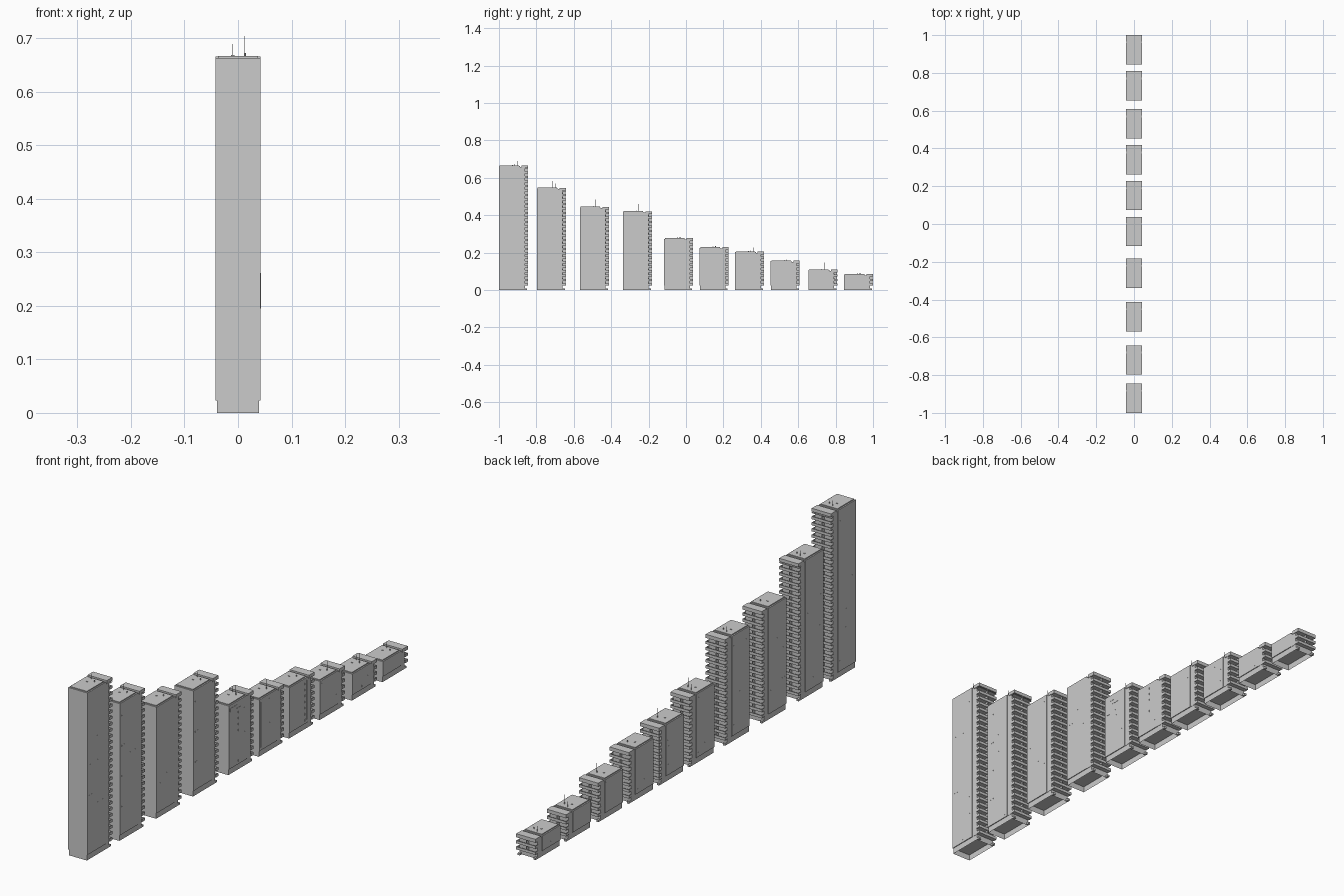
import bpy, bmesh, random
from mathutils import Matrix, Vector

if "Cube" in bpy.data.objects:
    bpy.data.objects.remove(bpy.data.objects["Cube"])

random.seed(4)
W, DEPTH, FLOOR, GROUND = 0.042, 0.155, 0.024, 0.023
STARTS = [-1.0, -0.797, -0.568, -0.338, -0.117, 0.073, 0.262, 0.453, 0.654, 0.845]
FLOORS = [26, 21, 17, 16, 10, 8, 7, 5, 3, 2]


def box(bm, x0, x1, y0, y1, z0, z1, open_bottom=False):
    m = (Matrix.Translation(((x0 + x1) / 2, (y0 + y1) / 2, (z0 + z1) / 2))
         @ Matrix.Diagonal((x1 - x0, y1 - y0, z1 - z0, 1)))
    verts = bmesh.ops.create_cube(bm, size=1, matrix=m)['verts']
    if open_bottom:
        faces = {f for v in verts for f in v.link_faces}
        low = [f for f in faces if f.calc_center_median().z < z0 + 1e-6]
        bmesh.ops.delete(bm, geom=low, context='FACES_ONLY')


def cylinder(bm, x, y, z0, z1, r, sides=6):
    bmesh.ops.create_cone(bm, cap_ends=True, segments=sides, radius1=r, radius2=r,
                          depth=z1 - z0, matrix=Matrix.Translation((x, y, (z0 + z1) / 2)))


def finish(bm, name):
    me = bpy.data.meshes.new(name)
    bm.to_mesh(me)
    bm.free()
    bpy.context.collection.objects.link(bpy.data.objects.new(name, me))


def walls(i, y, h):
    bm = bmesh.new()
    # open-bottomed ground floor, slightly narrower than the tower
    box(bm, -0.039, 0.039, y + 0.001, y + 0.138, 0, GROUND, True)
    box(bm, -0.039, -0.030, y + 0.138, y + 0.15, 0, 0.008)
    box(bm, 0.030, 0.039, y + 0.138, y + 0.15, 0, 0.008)
    # main shaft and slightly narrower rear bay
    box(bm, -W, W, y, y + 0.112, GROUND, h - 0.004)
    box(bm, -W + 0.002, W - 0.002, y + 0.112, y + 0.138, GROUND, h - 0.008)
    finish(bm, f"tower_walls_{i}")


def balconies(i, y, h, n):
    bm = bmesh.new()
    a, b = y + 0.138, y + DEPTH
    for k in range(n + 1):
        z = GROUND + k * FLOOR
        box(bm, -W, W, a, b, z, z + 0.002)
        if k == n:
            break
        # solid front rail and side rails
        box(bm, -W, W, b - 0.002, b, z + 0.002, z + 0.011)
        for s in (-1, 1):
            x0, x1 = sorted((s * W, s * (W - 0.002)))
            box(bm, x0, x1, a, b - 0.002, z + 0.002, z + 0.011)
            # door frame on the rear wall
            c = s * 0.021
            box(bm, c - 0.010, c + 0.010, a - 0.001, a + 0.001, z + 0.002, z + 0.018)
    # partition between the two flats
    box(bm, -0.001, 0.001, a, b - 0.002, GROUND, h - 0.008)
    finish(bm, f"balconies_{i}")


def roof(i, y, h):
    bm = bmesh.new()
    box(bm, -0.037, 0.037, y + 0.004, y + 0.108, h - 0.004, h)
    box(bm, -W, W, y + 0.121, y + DEPTH, h - 0.014, h - 0.001)
    # vents and aerials
    cylinder(bm, 0.013, y + 0.085, h, h + 0.006, 0.0018)
    cylinder(bm, 0.013, y + 0.085, h, h + 0.037, 0.0005, 4)
    cylinder(bm, -0.010, y + 0.098, h, h + 0.022, 0.0005, 4)
    box(bm, -0.013, -0.007, y + 0.070, y + 0.074, h, h + 0.002)
    finish(bm, f"roof_{i}")


def fittings(i, y, h, n):
    bm = bmesh.new()

    def side_box(s, yc, zc, ly, lz, out=0.0012):
        x0, x1 = sorted((s * (W - 0.001), s * (W + out - 0.001)))
        box(bm, x0, x1, yc - ly / 2, yc + ly / 2, zc - lz / 2, zc + lz / 2)

    for s in (-1, 1):
        for k in range(n):
            z = GROUND + k * FLOOR + 0.014
            # small bathroom windows and wall units
            if n < 12 or random.random() < 0.4:
                side_box(s, y + 0.098, z, 0.007, 0.008)
            if random.random() < 0.35:
                side_box(s, y + 0.062, z, 0.007, 0.008)
            if n > 12 and k % 5 == 4:
                side_box(s, y + 0.022, z, 0.022, 0.004)
        # drain pipes on the mid-height blocks
        if 4 < n < 12:
            side_box(s, y + 0.010, h / 2 + 0.01, 0.002, h - 0.05)
            side_box(s, y + 0.108, h / 2 + 0.01, 0.002, h - 0.05)
    # bent air duct on one block
    if n == 10:
        side_box(1, y + 0.030, 0.255, 0.045, 0.012, 0.002)
        side_box(1, y + 0.020, 0.225, 0.022, 0.060, 0.002)
        side_box(1, y + 0.058, 0.240, 0.035, 0.014, 0.002)
    finish(bm, f"wall_fittings_{i}")


for i, (y, n) in enumerate(zip(STARTS, FLOORS), 1):
    h = 0.038 + FLOOR * n + (0.005 if n > 20 else 0)
    walls(i, y, h)
    balconies(i, y, h, n)
    roof(i, y, h)
    fittings(i, y, h, n)
